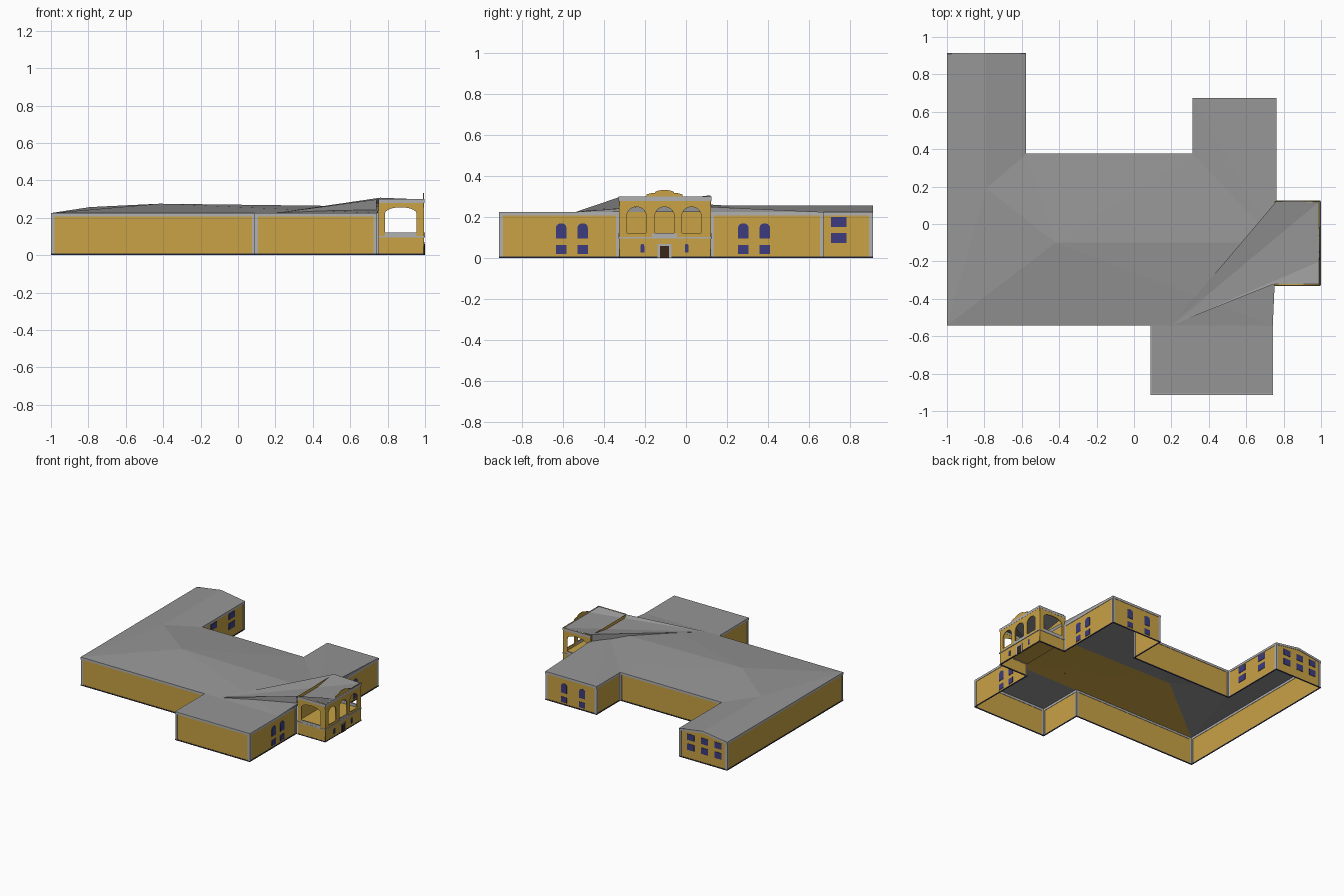
import bpy, math
from mathutils import Matrix

if "Cube" in bpy.data.objects:
    bpy.data.objects.remove(bpy.data.objects["Cube"])


def mat(name, r, g, b):
    m = bpy.data.materials.new(name)
    m.diffuse_color = (r, g, b, 1)
    m.use_nodes = True
    m.node_tree.nodes["Principled BSDF"].inputs["Base Color"].default_value = m.diffuse_color
    return m


GOLD = mat("ochre_plaster", 0.58, 0.36, 0.06)
ROOF = mat("roof_grey", 0.30, 0.30, 0.30)
TRIM = mat("trim_grey", 0.44, 0.44, 0.44)
BLUE = mat("window_blue", 0.045, 0.045, 0.21)
DARK = mat("base_dark", 0.03, 0.03, 0.06)
BROWN = mat("door_brown", 0.04, 0.02, 0.01)


def mesh(name, verts, faces, m):
    me = bpy.data.meshes.new(name)
    me.from_pydata(verts, [], faces)
    me.materials.append(m)
    ob = bpy.data.objects.new(name, me)
    bpy.context.collection.objects.link(ob)
    return ob


def box(name, x0, x1, y0, y1, z0, z1, m):
    v = [(x, y, z) for x in (x0, x1) for y in (y0, y1) for z in (z0, z1)]
    f = [(0, 1, 3, 2), (4, 6, 7, 5), (0, 4, 5, 1), (2, 3, 7, 6), (0, 2, 6, 4), (1, 5, 7, 3)]
    return mesh(name, v, f, m)


def panel(name, axis, d, outline, m, holes=(), t=0.006):
    """Thin upright slab with holes; axis X: outline is (y, z), axis Y: (x, z)."""
    cu = bpy.data.curves.new(name, 'CURVE')
    cu.dimensions, cu.fill_mode, cu.extrude = '2D', 'BOTH', t / 2
    for loop in [outline, *holes]:
        s = cu.splines.new('POLY')
        s.points.add(len(loop) - 1)
        for p, (u, v) in zip(s.points, loop):
            p.co = (u, v, 0, 1)
        s.use_cyclic_u = True
    tmp = bpy.data.objects.new(name + "_tmp", cu)
    bpy.context.collection.objects.link(tmp)
    dg = bpy.context.evaluated_depsgraph_get()
    me = bpy.data.meshes.new_from_object(tmp.evaluated_get(dg))
    bpy.data.objects.remove(tmp)
    if axis == 'X':
        M = Matrix(((0, 0, 1, d), (1, 0, 0, 0), (0, 1, 0, 0), (0, 0, 0, 1)))
    else:
        M = Matrix(((1, 0, 0, 0), (0, 0, -1, d), (0, 1, 0, 0), (0, 0, 0, 1)))
    me.transform(M)
    me.materials.clear()
    me.materials.append(m)
    ob = bpy.data.objects.new(name, me)
    bpy.context.collection.objects.link(ob)
    return ob


def rect(c, w, z0, z1):
    return [(c - w / 2, z0), (c + w / 2, z0), (c + w / 2, z1), (c - w / 2, z1)]


def arch(c, w, z0, spring, rise, n=10):
    top = [(c + w / 2 * math.cos(math.pi * i / n), spring + rise * math.sin(math.pi * i / n))
           for i in range(n + 1)]
    return [(c - w / 2, z0), (c + w / 2, z0)] + top


H = 0.225          # eaves height
P0, P1 = -0.325, 0.12   # porch extent in y
PX = 0.992         # porch front

# Outer walls with base strip, top band and corner trims (porch side left open)
plan = [(0.76, P1), (0.76, 0.67), (0.315, 0.67), (0.315, 0.375), (-0.58, 0.375), (-0.58, 0.91),
        (-0.997, 0.91), (-0.997, -0.54), (0.09, -0.54), (0.09, -0.91), (0.74, -0.91), (0.74, P0)]
e, w = 0.003, 0.016
for n, ((xa, ya), (xb, yb)) in enumerate(zip(plan, plan[1:])):
    mesh(f"wall_{n}", [(xa, ya, 0), (xb, yb, 0), (xb, yb, H), (xa, ya, H)], [(0, 1, 2, 3)], GOLD)
    x0, x1, y0, y1 = min(xa, xb), max(xa, xb), min(ya, yb), max(ya, yb)
    gable = y0 == y1 == 0.91
    box(f"wall_base_{n}", x0 - e, x1 + e, y0 - e, y1 + e, 0, 0.008, DARK)
    if not gable:
        box(f"top_band_{n}", x0 - e, x1 + e, y0 - e, y1 + e, 0.207, H, TRIM)
    if x0 == x1:
        for k, (s, t) in enumerate(((y0, y0 + w), (y1 - w, y1))):
            box(f"corner_trim_{n}_{k}", x0 - e, x0 + e, s, t, 0.008, H - 0.01, TRIM)
    else:
        for k, (s, t) in enumerate(((x0, x0 + w), (x1 - w, x1))):
            box(f"corner_trim_{n}_{k}", s, t, y0 - e, y0 + e, 0.008, H - 0.01, TRIM)

# Gable end of the left wing
mesh("gable_wall", [(-1, 0.91, H), (-0.58, 0.91, H), (-0.79, 0.91, 0.257)], [(0, 1, 2)], GOLD)
panel("gable_band", 'Y', 0.911, [(-1, 0.208), (-0.79, 0.24), (-0.58, 0.208), (-0.58, H),
                                 (-0.79, 0.257), (-1, H)], TRIM)

# Main roof: hips, ridges and valleys
rv = dict(a=(-1, -0.543, H), b=(-1, 0.912, H), c=(-0.79, 0.912, 0.257), d=(-0.577, 0.912, H),
          e=(-0.577, 0.375, H), f=(-0.79, 0.19, 0.257), g=(-0.42, -0.1, 0.275),
          h=(0.315, 0.375, H), i=(0.315, 0.672, H), j=(0.762, 0.672, H), r=(0.762, -0.1, 0.26),
          s=(0.742, -0.543, H), t=(0.742, -0.912, H), u=(0.088, -0.912, H), v=(0.088, -0.543, H),
          q=(0.762, -0.1, H))
keys = list(rv)
tris = ["agf", "afcb", "cfed", "fge", "ghe", "grh", "rji", "rih", "asg", "srg", "vsts"[:3] + "u",
        "rjq", "rsq"]
tris[10] = "utsv"
mesh("main_roof", list(rv.values()), [[keys.index(k) for k in f] for f in tris], ROOF)
# Ochre soffit under the front slope
mesh("front_slope_soffit", [(x, y, z - 0.003) for x, y, z in (rv[k] for k in "asrg")],
     [(0, 1, 3), (1, 2, 3)], GOLD)

# Fan-shaped porch roof running back to the front eave
fan = [(0.2, -0.54, H), (0.76, P1, 0.307), (PX, P1, 0.298), (PX, -0.2, 0.298), (PX, P0, 0.298),
       (0.74, P0, 0.298), (0.76, P1, 0.245), (0.74, P0, 0.24)]
mesh("porch_roof", fan, [(0, 2, 1), (0, 3, 2), (0, 5, 4, 3), (0, 1, 6), (0, 7, 5)], ROOF)

# Porch front with three arches and stepped parapet
mid = -0.105
crown = [(mid + 0.048 * math.cos(math.pi * i / 8), 0.318 + 0.015 * math.sin(math.pi * i / 8))
         for i in range(9)]
front = [(P0, 0), (P1, 0), (P1, 0.3), (mid + 0.088, 0.3), (mid + 0.088, 0.311),
         (mid + 0.06, 0.318)] + crown + [(mid - 0.06, 0.318), (mid - 0.088, 0.311),
                                         (mid - 0.088, 0.3), (P0, 0.3)]
bays = (-0.242, mid, 0.027)
panel("porch_front", 'X', PX, front, GOLD, [arch(c, 0.094, 0.122, 0.207, 0.043) for c in bays])
for side, y in (("front", P0), ("back", P1)):
    panel(f"porch_side_{side}", 'Y', y, [(0.75, 0), (PX, 0), (PX, 0.3), (0.75, 0.3)], GOLD,
          [arch(0.87, 0.17, 0.122, 0.222, 0.034)])
    box(f"porch_side_sill_{side}", 0.785, 0.955, y - 0.005, y + 0.005, 0.103, 0.122, TRIM)
    box(f"porch_side_ledge_{side}", 0.75, PX + 0.004, y - 0.006, y + 0.006, 0.095, 0.103, TRIM)
    box(f"porch_side_cornice_{side}", 0.75, PX + 0.004, y - 0.004, y + 0.004, 0.28, 0.3, TRIM)
    box(f"porch_side_base_{side}", 0.75, PX + 0.004, y - 0.004, y + 0.004, 0, 0.008, DARK)
mesh("porch_back_wall", [(0.75, P0, 0.1), (0.75, P1, 0.1), (0.75, P1, 0.3), (0.75, P0, 0.3)],
     [(0, 1, 2, 3)], GOLD)
mesh("porch_floor", [(0.74, P0, 0.1), (PX, P0, 0.1), (PX, P1, 0.1), (0.74, P1, 0.1)],
     [(0, 1, 2, 3)], GOLD)
box("porch_ledge", PX - 0.004, 1.0, P0, P1, 0.095, 0.103, TRIM)
box("porch_cornice", PX - 0.004, PX + 0.004, P0, P1, 0.28, 0.3, TRIM)
box("porch_base", PX - 0.004, PX + 0.004, P0, P1, 0, 0.008, DARK)
box("balcony_sill", PX - 0.004, 0.999, mid - 0.06, mid + 0.06, 0.103, 0.12, TRIM)

# Door and small porch windows
panel("door_frame", 'X', PX + 0.003, rect(mid, 0.07, 0, 0.068), TRIM)
panel("door", 'X', PX + 0.005, rect(mid, 0.044, 0, 0.06), BROWN)
for k, s in enumerate((-0.108, 0.108)):
    panel(f"porch_window_{k}", 'X', PX + 0.003, arch(mid + s, 0.018, 0.028, 0.06, 0.009), BLUE)


# Windows on the wings
def arched_pair(name, axis, d, centres):
    for k, c in enumerate(centres):
        panel(f"{name}_upper_{k}", axis, d, arch(c, 0.05, 0.095, 0.15, 0.02), BLUE)
        panel(f"{name}_lower_{k}", axis, d, rect(c, 0.05, 0.02, 0.064), BLUE)


arched_pair("front_wing_window", 'X', 0.74, (-0.61, -0.505))
arched_pair("back_wing_side_window", 'X', 0.76, (0.28, 0.385))
arched_pair("back_wing_end_window", 'Y', 0.67, (0.60, 0.44))
for row, (z0, z1) in enumerate(((0.073, 0.123), (0.152, 0.2))):
    for k, c in enumerate((0.525, 0.747)):
        panel(f"left_wing_side_window_{row}_{k}", 'X', -0.58, rect(c, 0.076, z0, z1), BLUE)
    for k, c in enumerate((-0.68, -0.80, -0.92)):
        panel(f"left_wing_end_window_{row}_{k}", 'Y', 0.91, rect(c, 0.06, z0, z1), BLUE)
